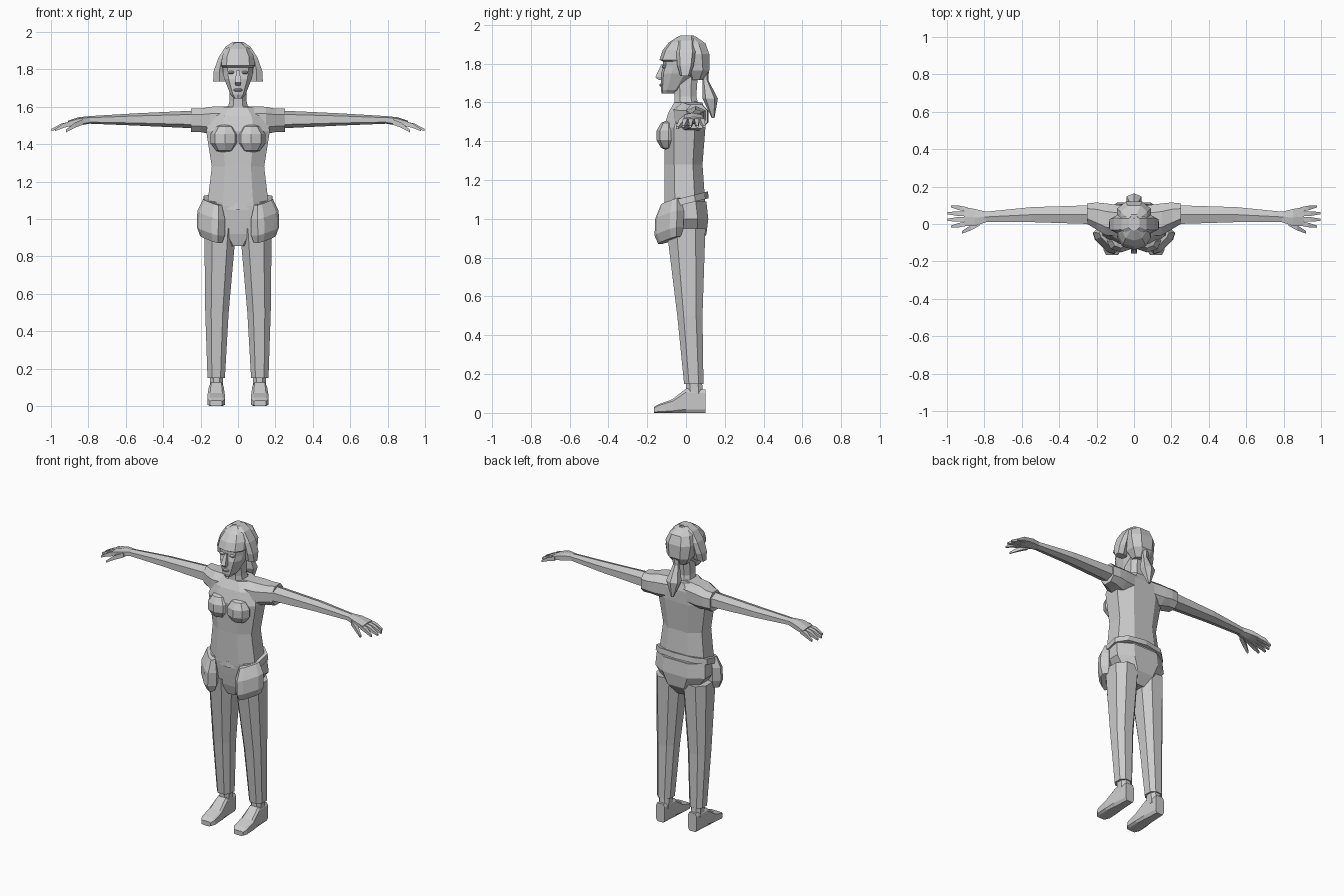
import bpy
import bmesh
import math
from mathutils import Matrix, Vector

default_cube = bpy.data.objects.get("Cube")
if default_cube:
    bpy.data.objects.remove(default_cube, do_unlink=True)

# One plain colour for the whole figure
grey = bpy.data.materials.new("plain grey")
grey.use_nodes = True
grey_colour = (0.6, 0.6, 0.6, 1)
grey.diffuse_color = grey_colour
grey.node_tree.nodes["Principled BSDF"].inputs["Base Color"].default_value = grey_colour


def finish(name, bm, mirror):
    """Turn a bmesh into a named, flat shaded object, mirrored if it is a pair."""
    bmesh.ops.recalc_face_normals(bm, faces=bm.faces)
    mesh = bpy.data.meshes.new(name)
    bm.to_mesh(mesh)
    bm.free()
    mesh.materials.append(grey)
    part = bpy.data.objects.new(name, mesh)
    bpy.context.collection.objects.link(part)
    if mirror:
        modifier = part.modifiers.new("Mirror", "MIRROR")
        modifier.use_mirror_merge = False


def rounded_section(sides, power):
    """Unit superellipse outline that touches its bounding square."""
    angles = [math.tau * (i + 0.5) / sides for i in range(sides)]
    widest = max(math.cos(angle) for angle in angles)
    tallest = max(math.sin(angle) for angle in angles)

    def bend(value):
        return math.copysign(abs(value) ** power, value)

    return [(bend(math.cos(angle) / widest), bend(math.sin(angle) / tallest))
            for angle in angles]


def place(axis, along, across, up):
    """Put section coordinates into the frame for a loft along the given axis."""
    if axis == "x":
        return Vector((along, across, up))
    if axis == "y":
        return Vector((across, along, up))
    return Vector((across, up, along))


def loft(name, rings, axis="z", sides=8, power=0.8, mirror=False, matrix=None):
    """Skin sections given as position, low, high, low, high."""
    bm = bmesh.new()
    outline = rounded_section(sides, power)
    skins = []
    for along, left, right, low, high in rings:
        loop = []
        for u, v in outline:
            across = (left + right + u * (right - left)) / 2
            up = (low + high + v * (high - low)) / 2
            loop.append(bm.verts.new(place(axis, along, across, up)))
        skins.append(loop)
    for lower, upper in zip(skins, skins[1:]):
        for i in range(sides):
            bm.faces.new((lower[i - 1], lower[i], upper[i], upper[i - 1]))
    bm.faces.new(skins[0])
    bm.faces.new(skins[-1])
    if matrix:
        bm.transform(matrix)
    finish(name, bm, mirror)


def column(name, rows, **options):
    """Symmetric upright loft; a row is height, half width, front, back."""
    rings = [(height, -half, half, front, back) for height, half, front, back in rows]
    loft(name, rings, **options)


def blob(name, centre, size, mirror=False):
    """Faceted ellipsoid."""
    bm = bmesh.new()
    bmesh.ops.create_uvsphere(bm, u_segments=8, v_segments=5, radius=1)
    bm.transform(Matrix.Translation(centre) @ Matrix.Diagonal(size).to_4x4())
    finish(name, bm, mirror)


def finger(name, root, tip, radius):
    """Thin digit that arches up at the middle and narrows at the tip."""
    middle = root.lerp(tip, 0.5) + Vector((0, 0, radius / 2))
    rings = []
    for centre, r in ((root, radius), (middle, radius), (tip, radius / 2)):
        rings.append((centre.x, centre.y - r, centre.y + r, centre.z - r, centre.z + r))
    loft(name, rings, axis="x", sides=4, mirror=True)


# Torso, bust and shoulders
column("torso", [(1.07, .165, -.11, .1), (1.28, .14, -.11, .085),
                 (1.47, .17, -.115, .1), (1.55, .15, -.09, .1), (1.6, .09, -.06, .085)])
blob("bust", (.07, -.09, 1.43), (.08, .065, .08), mirror=True)
loft("shoulder", [(0, -.07, .09, 1.46, 1.605), (.15, -.06, .11, 1.455, 1.6),
                  (.2, -.03, .115, 1.465, 1.59), (.25, 0, .11, 1.465, 1.59)],
     axis="x", mirror=True)

# Arms and hands
loft("arm", [(.23, 0, .1, 1.485, 1.58), (.55, .01, .09, 1.5, 1.565),
             (.8, .01, .065, 1.51, 1.55)], axis="x", sides=6, mirror=True)
loft("hand", [(.79, .01, .065, 1.51, 1.55), (.85, -.01, .08, 1.5, 1.545),
              (.91, -.01, .09, 1.495, 1.525)], axis="x", sides=6, power=.6, mirror=True)

# Fingers fan out from the knuckles, the middle ones reaching furthest
for i, label in enumerate(("index", "middle", "ring", "little")):
    spread = i - 1.5
    root = Vector((.89, .04 + spread * .025, 1.51))
    tip = Vector((1 - spread ** 2 / 100, .04 + spread * .036, 1.476))
    finger(label + "_finger", root, tip, .012)
finger("thumb", Vector((.825, .005, 1.52)), Vector((.92, -.045, 1.47)), .014)

# Hips and the belt, which rises toward the back
column("hips", [(.855, .05, -.07, .06), (.92, .12, -.09, .105),
                (1, .18, -.1, .115), (1.09, .175, -.11, .105)])
tilt = Matrix.Translation((0, 0, 1.095))
tilt[2][1] = .25
column("belt", [(-.018, .187, -.115, .117), (.018, .183, -.112, .113)],
       sides=10, matrix=tilt)

# Hip bags turned toward the front corners, with sloping bottoms
slant = Matrix.Translation((.142, -.084, 0)) @ Matrix.Rotation(math.pi / 4, 4, "Z")
slant[2][0] = .28
column("hip_bag", [(.89, .066, -.03, .026), (.935, .08, -.048, .04),
                   (1.02, .08, -.044, .04), (1.09, .058, -.015, .03)],
       power=.6, mirror=True, matrix=slant)

# Legs and feet
loft("trouser_leg", [(.15, .07, .163, -.01, .09), (.5, .05, .175, -.045, .085),
                     (.95, .01, .18, -.1, .1)], mirror=True)
loft("ankle", [(.08, .08, .15, 0, .09), (.18, .08, .15, 0, .08)], mirror=True)
loft("foot", [(-.165, .085, .15, 0, .03), (-.14, .07, .163, 0, .045),
              (-.07, .07, .163, 0, .07), (0, .077, .155, 0, .125), (.1, .085, .147, 0, .12)],
     axis="y", power=.4, mirror=True)

# Neck, face and skull
column("neck", [(1.57, .06, -.06, .07), (1.63, .046, -.06, .053), (1.73, .046, -.065, .06)])
column("head", [(1.645, .022, -.125, -.055), (1.665, .04, -.13, -.02),
                (1.75, .074, -.13, .05), (1.785, .08, -.118, .06), (1.81, .082, -.118, .06),
                (1.82, .09, -.137, .065), (1.87, .085, -.12, .08),
                (1.91, .064, -.088, .07), (1.943, .02, -.035, .03)], sides=10)
column("nose", [(1.715, .012, -.14, -.11), (1.73, .017, -.158, -.11),
                (1.795, .008, -.128, -.1)], sides=4)
blob("lips", (0, -.125, 1.69), (.024, .013, .01))
blob("eye", (.036, -.108, 1.784), (.019, .017, .009), mirror=True)

# Hair: back of the cap, flared side locks and ponytail
column("back_hair", [(1.715, .045, .02, .085), (1.765, .078, -.01, .12),
                     (1.85, .09, -.03, .12), (1.905, .07, -.04, .1), (1.94, .03, -.03, .05)])
loft("side_lock", [(1.735, .065, .133, -.03, .02), (1.79, .07, .13, -.045, .04),
                   (1.86, .065, .106, -.05, .05), (1.92, .015, .068, -.045, .045),
                   (1.946, 0, .03, -.03, .04)], sides=6, power=.6, mirror=True)
column("ponytail", [(1.52, .008, .133, .147), (1.62, .04, .085, .164),
                    (1.715, .018, .085, .115), (1.76, .025, .07, .118)], sides=6)
